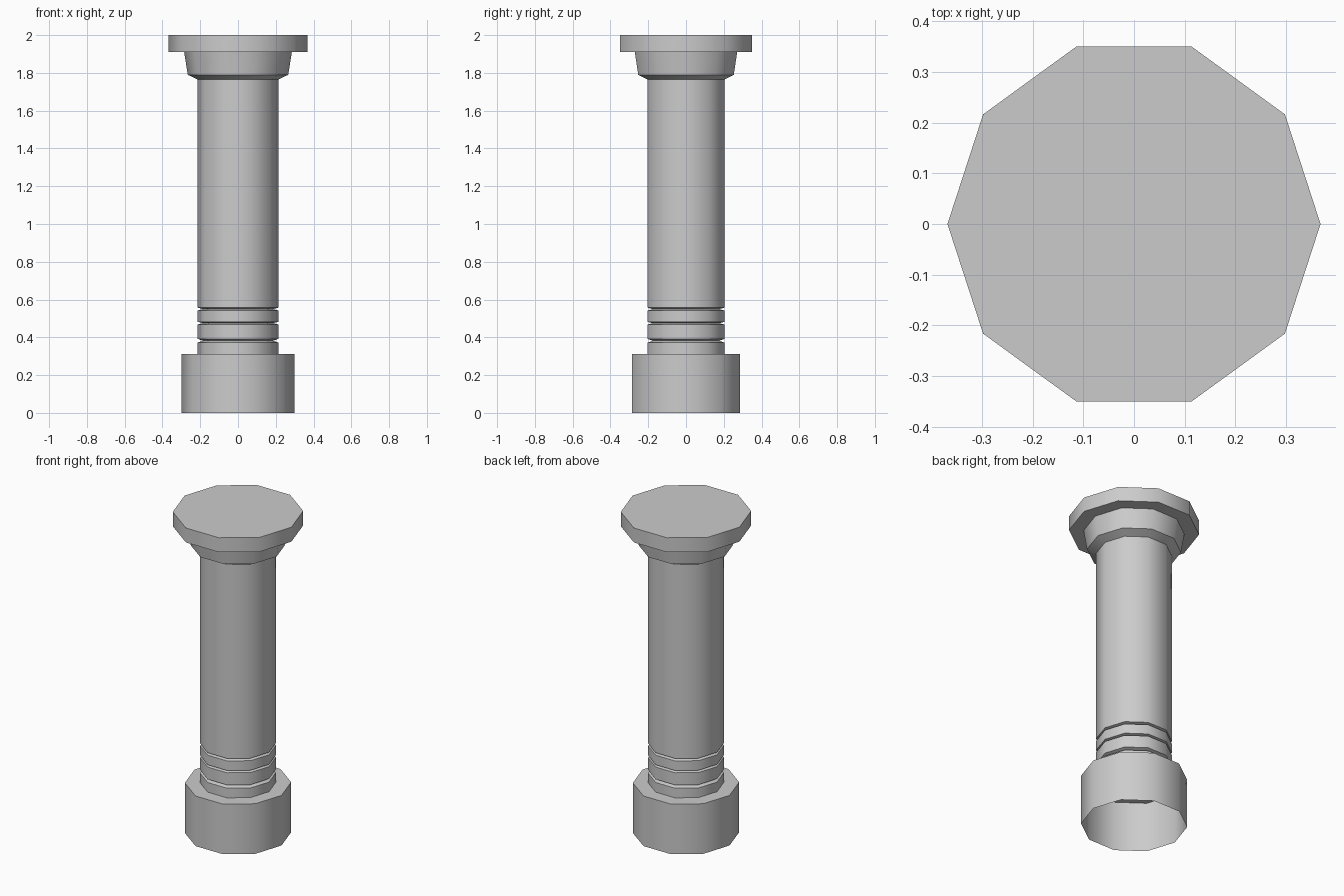
import bpy
import bmesh
from math import cos, sin, radians, tau

cube = bpy.data.objects.get("Cube")
if cube:
    bpy.data.objects.remove(cube)

SIDES = 10
SHAFT_R = 0.214
GROOVE_R = 0.185

stone = bpy.data.materials.new("grey stone")
stone.use_nodes = True
stone.diffuse_color = (0.6, 0.6, 0.6, 1)
stone.node_tree.nodes["Principled BSDF"].inputs["Base Color"].default_value = (0.6, 0.6, 0.6, 1)


def lathe(name, profile, cap_top=False):
    """Turn a (radius, height) profile, listed bottom to top, into a ten-sided shell."""
    bm = bmesh.new()
    rings = [[bm.verts.new((r * cos(tau * i / SIDES), r * sin(tau * i / SIDES), z))
              for i in range(SIDES)] for r, z in profile]
    for low, high in zip(rings, rings[1:]):
        for i in range(SIDES):
            j = (i + 1) % SIDES
            bm.faces.new((low[i], low[j], high[j], high[i]))
    if cap_top:
        bm.faces.new(rings[-1])
    mesh = bpy.data.meshes.new(name)
    bm.to_mesh(mesh)
    bm.free()
    mesh.materials.append(stone)
    obj = bpy.data.objects.new(name, mesh)
    bpy.context.collection.objects.link(obj)
    bpy.ops.object.select_all(action='DESELECT')
    obj.select_set(True)
    bpy.context.view_layer.objects.active = obj
    bpy.ops.object.shade_smooth_by_angle(angle=radians(40))
    return obj


# Hollow base, open underneath, with a ledge up to the shaft
lathe("base", [(0.3, 0), (0.3, 0.312), (SHAFT_R, 0.312)])

# Shaft with three grooves near the foot
shaft = [(SHAFT_R, 0.312)]
for bottom, top in ((0.372, 0.392), (0.468, 0.482), (0.542, 0.557)):
    shaft += [(SHAFT_R, bottom), (GROOVE_R, (bottom + top) / 2), (SHAFT_R, top)]
shaft.append((SHAFT_R, 1.765))
lathe("shaft", shaft)

# Flared capital and the slab on top
lathe("capital", [(SHAFT_R, 1.765), (0.266, 1.79), (0.285, 1.91)])
lathe("top_slab", [(0.285, 1.91), (0.368, 1.91), (0.368, 2)], cap_top=True)
